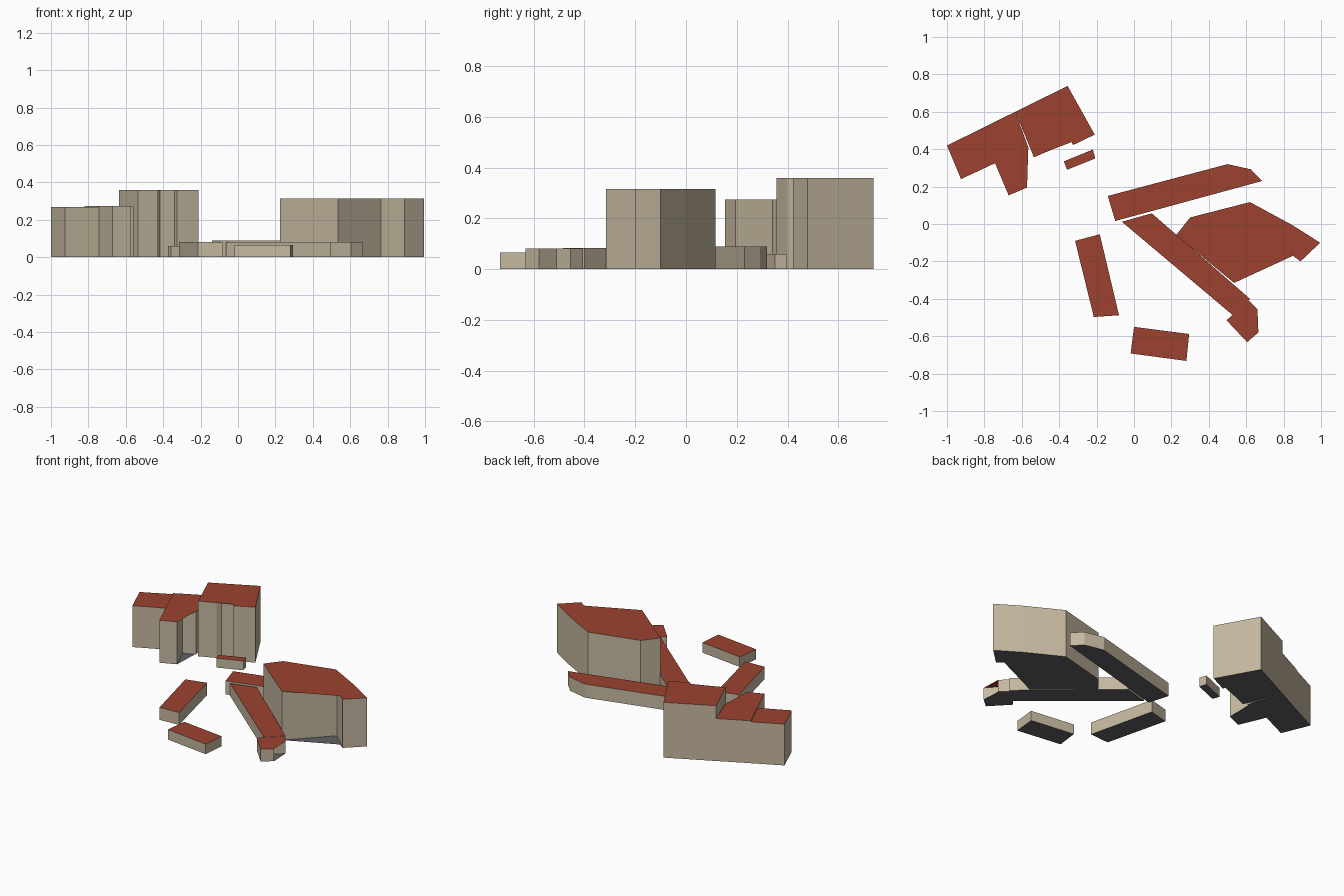
import bpy, bmesh

if "Cube" in bpy.data.objects:
    bpy.data.objects.remove(bpy.data.objects["Cube"])


def material(name, rgb):
    m = bpy.data.materials.new(name)
    m.diffuse_color = (*rgb, 1)
    m.use_nodes = True
    m.node_tree.nodes["Principled BSDF"].inputs["Base Color"].default_value = m.diffuse_color
    return m


MATS = [material("wall_tan", (0.56, 0.48, 0.35)),
        material("roof_red", (0.34, 0.055, 0.03)),
        material("base_dark", (0.12, 0.12, 0.13))]


def area(pts):
    return sum(a[0] * b[1] - b[0] * a[1] for a, b in zip(pts, pts[1:] + pts[:1]))


def building(name, height, outline, roof=None):
    """Extruded footprint; the flat roof and floor may bridge over wall recesses."""
    outline = outline if area(outline) > 0 else outline[::-1]
    roof = roof or outline
    roof = roof if area(roof) > 0 else roof[::-1]
    bm = bmesh.new()

    def ring(pts, z):
        return [bm.verts.new((x, y, z)) for x, y in pts]

    low, high = ring(outline, 0), ring(outline, height)
    n = len(outline)
    for i in range(n):
        j = (i + 1) % n
        bm.faces.new((low[i], low[j], high[j], high[i]))
    bm.faces.new(ring(roof, height)).material_index = 1
    bm.faces.new(ring(roof, 0)[::-1]).material_index = 2
    bmesh.ops.remove_doubles(bm, verts=bm.verts, dist=0.0005)
    mesh = bpy.data.meshes.new(name)
    bm.to_mesh(mesh)
    bm.free()
    for m in MATS:
        mesh.materials.append(m)
    bpy.context.collection.objects.link(bpy.data.objects.new(name, mesh))


# Tall group at the back left
building("left_block", 0.268,
         [(-1, .42), (-.925, .24), (-.743, .325), (-.82, .508)])
wing = [(-.82, .508), (-.743, .325), (-.67, .153), (-.572, .195)]
building("left_wing", 0.275,
         wing + [(-.635, .34), (-.56, .37), (-.635, .60)],
         wing + [(-.565, .41), (-.635, .60)])
tower = [(-.635, .60), (-.355, .738), (-.21, .478), (-.326, .422)]
building("tall_block", 0.358,
         tower + [(-.34, .455), (-.417, .425), (-.433, .40), (-.535, .357)],
         tower + [(-.333, .438), (-.433, .40), (-.535, .357)])
building("small_shed", 0.06,
         [(-.375, .335), (-.22, .398), (-.207, .35), (-.358, .29)])

# Large hall on the right, its roof bridging the recessed corner
hall = [(.995, -.10), (.845, -.005), (.62, .117), (.30, .035), (.225, -.06), (.535, -.315)]
building("large_hall", 0.315,
         hall + [(.765, -.08), (.89, -.20)],
         hall + [(.85, -.17), (.89, -.20)])

# Low buildings around the yard
building("long_back_row", 0.088,
         [(-.14, .15), (.50, .32), (.625, .292), (.685, .23), (-.10, .016)])
building("diagonal_row", 0.082,
         [(-.065, .012), (.095, .057), (.62, -.40), (.525, -.485)])
annex = [(.66, -.455), (.61, -.405), (.495, -.515), (.605, -.632), (.665, -.58)]
building("corner_annex", 0.08, annex + [(.60, -.51)], annex)
building("left_row", 0.08,
         [(-.315, -.09), (-.183, -.055), (-.08, -.488), (-.215, -.497)])
building("front_row", 0.065,
         [(-.018, -.692), (0, -.55), (.295, -.588), (.28, -.732)])
